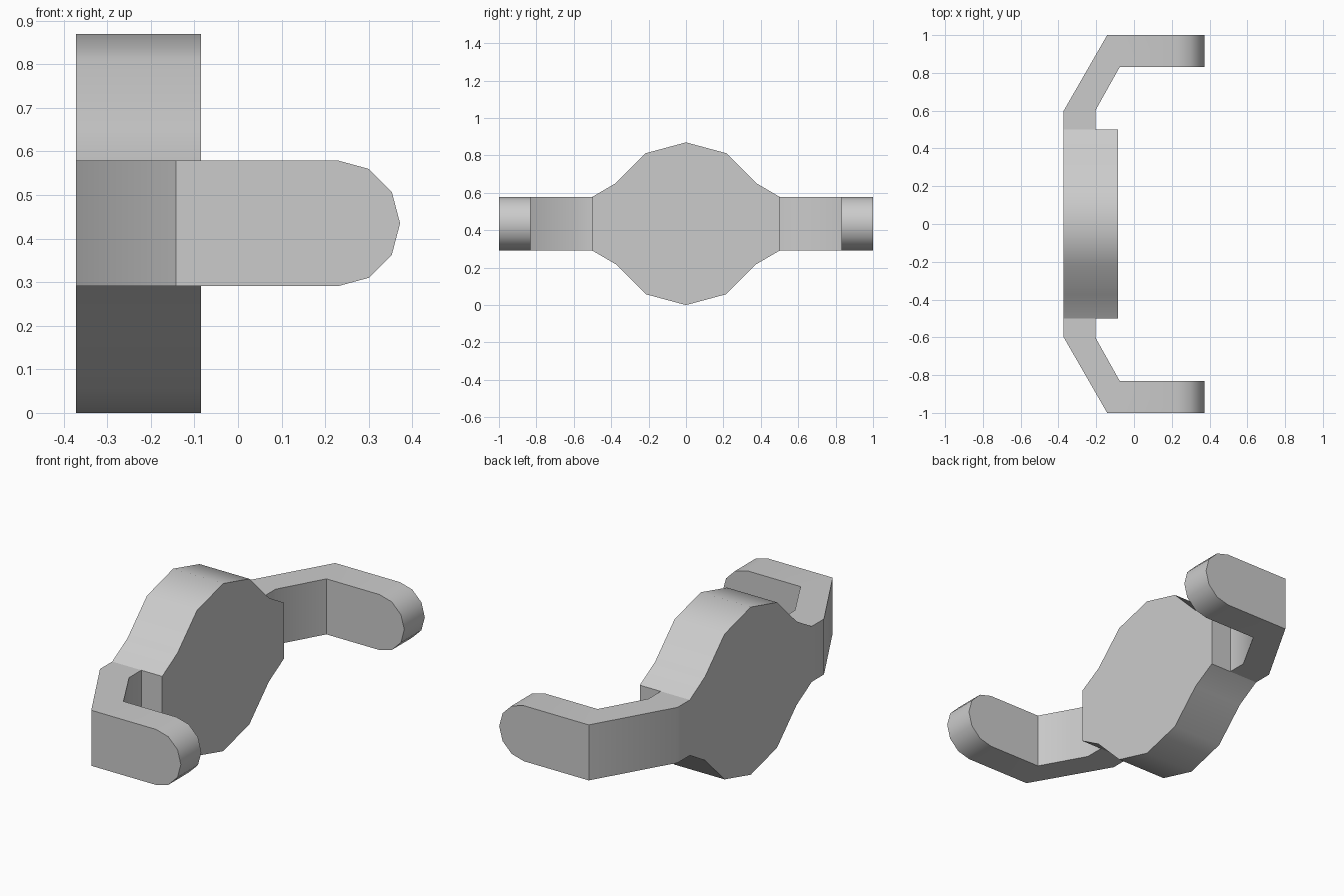
import bpy, bmesh, math

cube = bpy.data.objects.get("Cube")
if cube:
    bpy.data.objects.remove(cube, do_unlink=True)

MID = 0.435          # height of the horizontal centre plane
BACK, FACE = -0.372, -0.085

grey = bpy.data.materials.new("plain grey")
grey.use_nodes = True
colour = (0.6, 0.6, 0.6, 1)
grey.diffuse_color = colour
grey.node_tree.nodes["Principled BSDF"].inputs["Base Color"].default_value = colour


def loft(name, sections):
    """Skin a row of matching cross-sections and cap both ends."""
    bm = bmesh.new()
    rings = [[bm.verts.new(p) for p in s] for s in sections]
    for a, b in zip(rings, rings[1:]):
        for i in range(len(a)):
            j = (i + 1) % len(a)
            bm.faces.new((a[i], a[j], b[j], b[i]))
    bm.faces.new(rings[0][::-1])
    bm.faces.new(rings[-1])
    bmesh.ops.remove_doubles(bm, verts=bm.verts, dist=0.0005)
    bmesh.ops.recalc_face_normals(bm, faces=bm.faces)
    mesh = bpy.data.meshes.new(name)
    bm.to_mesh(mesh)
    bm.free()
    mesh.materials.append(grey)
    obj = bpy.data.objects.new(name, mesh)
    bpy.context.collection.objects.link(obj)
    bpy.ops.object.select_all(action="DESELECT")
    obj.select_set(True)
    bpy.context.view_layer.objects.active = obj
    bpy.ops.object.shade_smooth_by_angle(angle=math.radians(30.5))
    return obj


# Faceted body plate: quarter outline mirrored to all four quadrants
quarter = [(0.5, 0.144), (0.375, 0.217), (0.215, 0.377), (0, 0.435)]
half = quarter + [(-y, z) for y, z in quarter[-2::-1]]
outline = half + [(-y, -z) for y, z in half]
loft("body_plate", [[(x, y, MID + z) for y, z in outline] for x in (BACK, FACE)])

# Bent arms with rounded tips: outer point, inner point, half height
stations = [
    ((BACK, 0.5), (-0.205, 0.5), 0.144),
    ((BACK, 0.6), (-0.205, 0.6), 0.144),
    ((-0.142, 1.0), (-0.075, 0.832), 0.144),
]
for x, h in ((0.23, 0.144), (0.3, 0.125), (0.353, 0.072), (0.372, 0)):
    stations.append(((x, 1.0), (x, 0.832), h))

for name, side in (("front_arm", -1), ("back_arm", 1)):
    loft(name, [
        [(o[0], side * o[1], MID - h), (i[0], side * i[1], MID - h),
         (i[0], side * i[1], MID + h), (o[0], side * o[1], MID + h)]
        for o, i, h in stations
    ])
